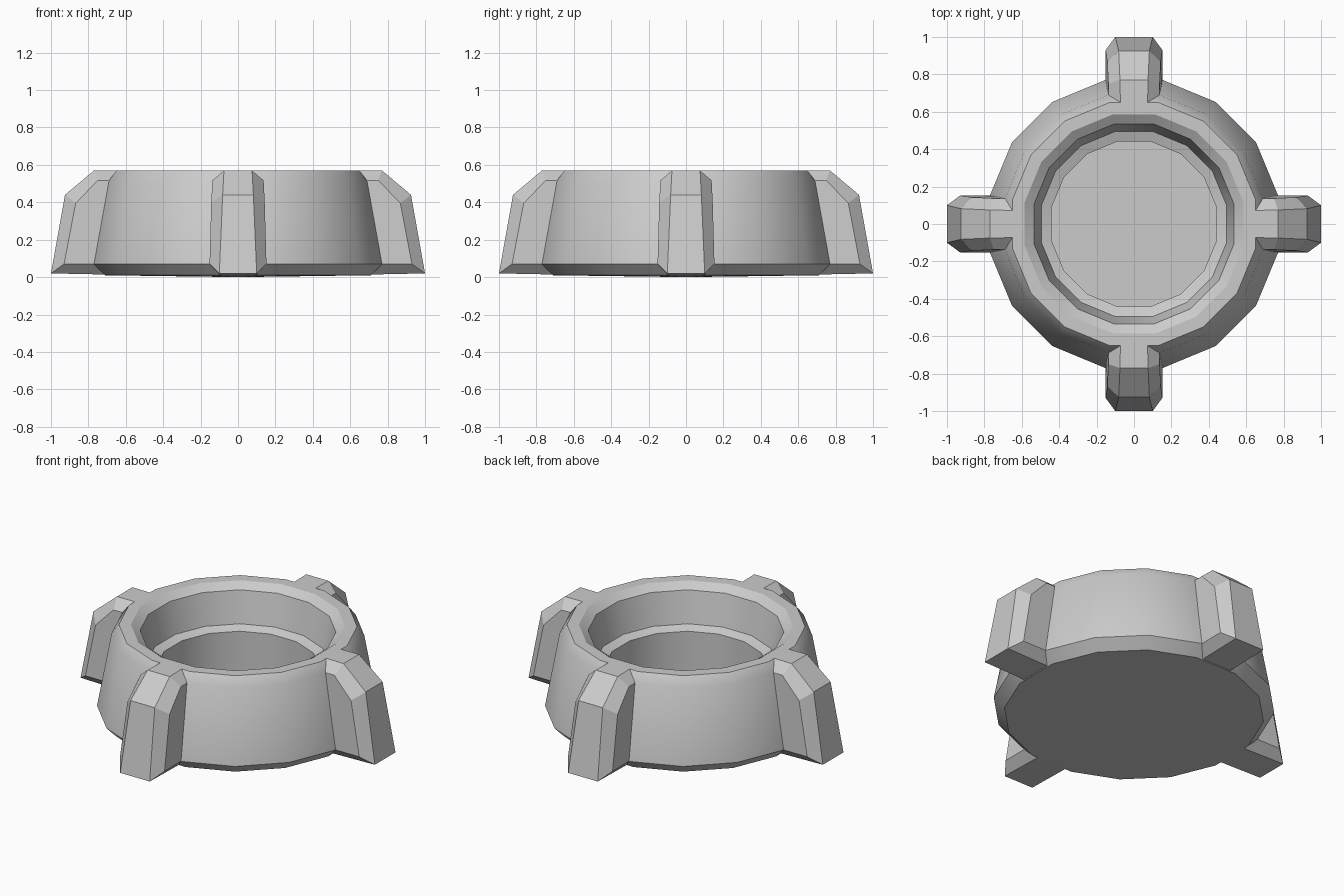
import bpy, bmesh
from math import cos, sin, pi, radians

if "Cube" in bpy.data.objects:
    bpy.data.objects.remove(bpy.data.objects["Cube"])

SIDES = 16


def finish(bm, name):
    bmesh.ops.recalc_face_normals(bm, faces=bm.faces)
    mesh = bpy.data.meshes.new(name)
    bm.to_mesh(mesh)
    bm.free()
    ob = bpy.data.objects.new(name, mesh)
    bpy.context.collection.objects.link(ob)
    return ob


# Ring body: (radius, height) profile turned around z, from underside to cup floor
profile = [(0.725, 0.01), (0.785, 0.07), (0.703, 0.517), (0.663, 0.57),
           (0.596, 0.57), (0.545, 0.535), (0.505, 0.345), (0.45, 0.325),
           (0.45, 0.04)]
bm = bmesh.new()
rings = []
for r, z in profile:
    angles = [2 * pi * (k + 0.5) / SIDES for k in range(SIDES)]
    rings.append([bm.verts.new((r * cos(a), r * sin(a), z)) for a in angles])
for lo, hi in zip(rings, rings[1:]):
    for k in range(SIDES):
        j = (k + 1) % SIDES
        bm.faces.new((lo[k], lo[j], hi[j], hi[k]))
bm.faces.new(rings[-1])
# slightly bulged underside
hub = bm.verts.new((0, 0, 0))
for k in range(SIDES):
    bm.faces.new((hub, rings[0][(k + 1) % SIDES], rings[0][k]))
body = finish(bm, "ring_body")
bpy.context.view_layer.objects.active = body
body.select_set(True)
bpy.ops.object.shade_smooth_by_angle(angle=radians(30))

# Buttress outlines: (distance out, half width, height); ridge face and its bevelled border
ridge = [(0.62, 0.072, 0.57), (0.77, 0.075, 0.57), (0.925, 0.082, 0.44),
         (1.0, 0.1, 0.02), (0.62, 0.1, 0.012)]
border = [(0.62, 0.135, 0.517), (0.75, 0.137, 0.517), (0.868, 0.143, 0.395),
          (0.93, 0.152, 0.07), (0.62, 0.152, 0.07)]


def buttress(name, turn):
    bm = bmesh.new()

    def line(points, side):
        return [bm.verts.new((x, side * y, z)) for x, y, z in points]

    strips = [line(border, -1), line(ridge, -1), line(ridge, 1), line(border, 1)]
    for a, b in zip(strips, strips[1:]):
        for i in range(4):
            bm.faces.new((a[i], a[i + 1], b[i + 1], b[i]))
    # side walls and hidden inner end
    bm.faces.new(strips[0])
    bm.faces.new(strips[3])
    bm.faces.new([s[0] for s in strips] + [s[4] for s in reversed(strips)])
    ob = finish(bm, name)
    ob.rotation_euler.z = turn


for i, side in enumerate(("right", "back", "left", "front")):
    buttress(side + "_buttress", i * pi / 2)
